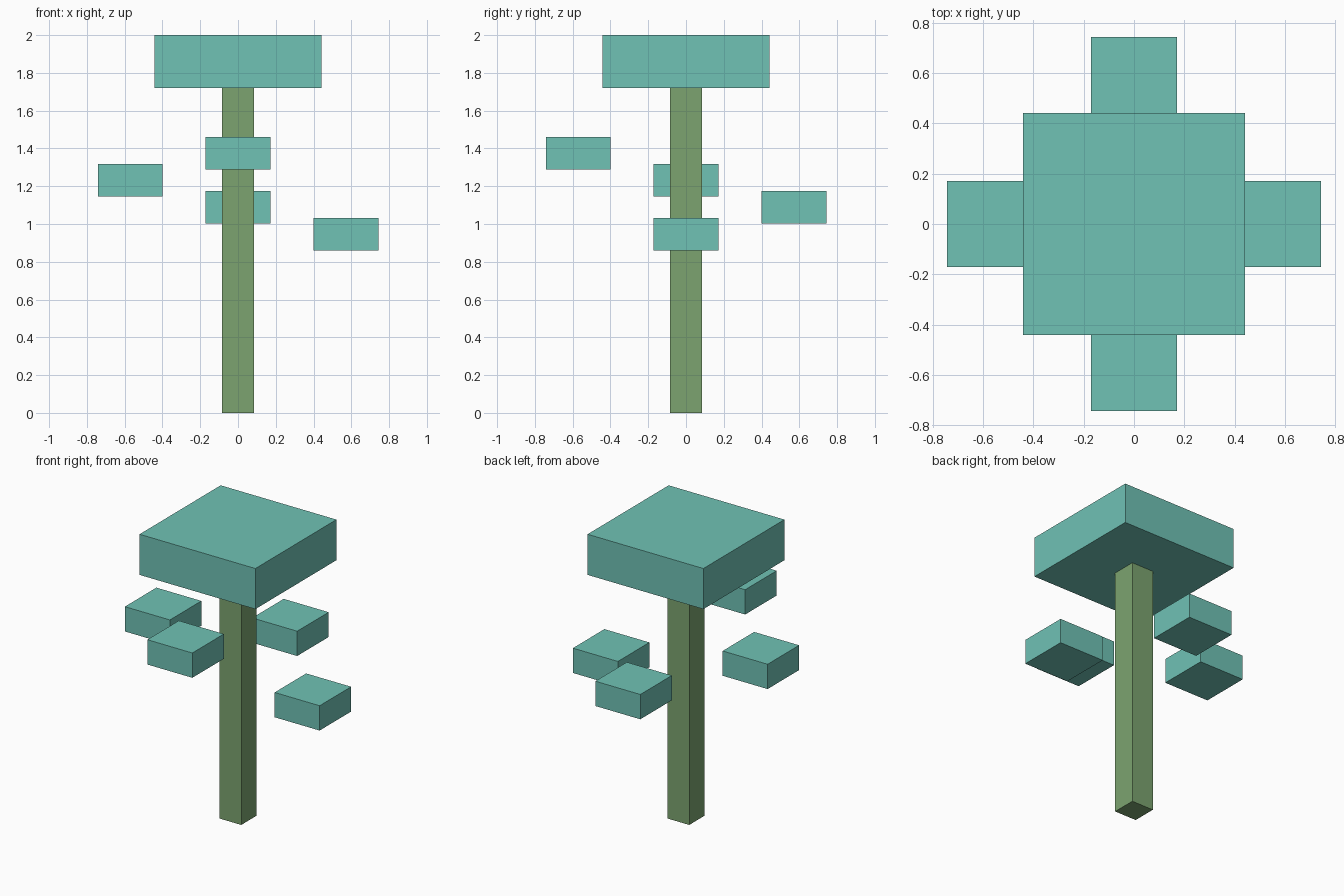
import bpy
import math

if "Cube" in bpy.data.objects:
    bpy.data.objects.remove(bpy.data.objects["Cube"])


def material(name, rgb):
    mat = bpy.data.materials.new(name)
    mat.diffuse_color = (*rgb, 1.0)
    mat.use_nodes = True
    mat.node_tree.nodes["Principled BSDF"].inputs["Base Color"].default_value = mat.diffuse_color
    return mat


def box(name, centre, size, mat):
    bpy.ops.mesh.primitive_cube_add(size=1, location=centre)
    obj = bpy.context.object
    obj.name = name
    obj.scale = size
    bpy.ops.object.transform_apply(location=False, rotation=False, scale=True)
    obj.data.materials.append(mat)
    return obj


bark = material("bark_green", (0.20, 0.37, 0.16))
leaf = material("leaf_teal", (0.16, 0.54, 0.46))

# Trunk
box("trunk", (0, 0, 0.86), (0.167, 0.167, 1.72), bark)

# Wide top canopy
box("canopy", (0, 0, 1.86), (0.883, 0.883, 0.28), leaf)

# Four floating leaf blocks spiralling upwards: right, back, left, front
for i, side in enumerate(("right", "back", "left", "front")):
    a = i * math.pi / 2
    box(f"leaf_block_{side}",
        (0.571 * math.cos(a), 0.571 * math.sin(a), 0.946 + 0.143 * i),
        (0.343, 0.343, 0.171), leaf)
